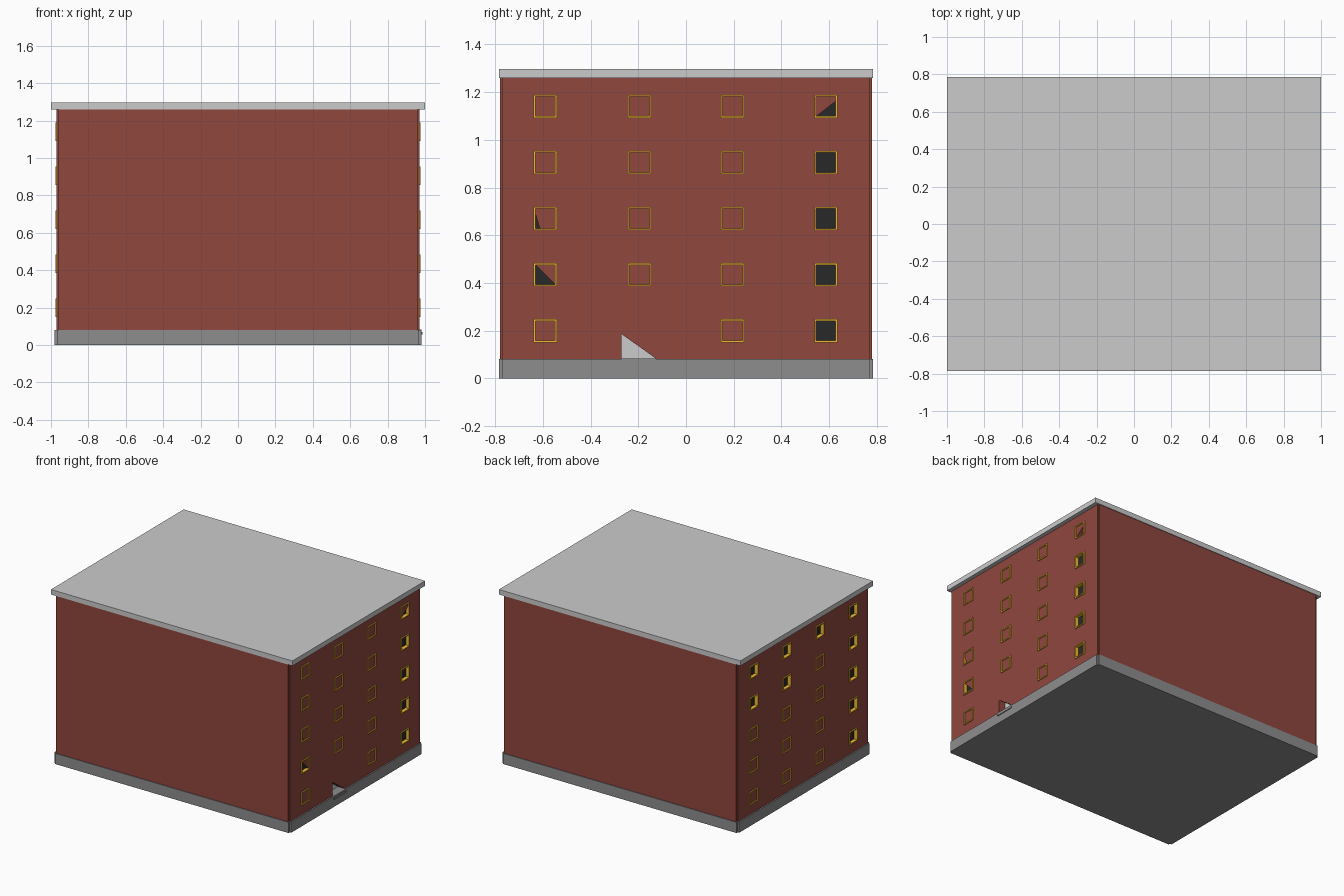
import bpy, bmesh
from mathutils import Vector

if "Cube" in bpy.data.objects:
    bpy.data.objects.remove(bpy.data.objects["Cube"])


def material(name, rgb):
    m = bpy.data.materials.new(name)
    m.diffuse_color = (*rgb, 1)
    m.use_nodes = True
    m.node_tree.nodes["Principled BSDF"].inputs["Base Color"].default_value = m.diffuse_color
    return m


BRICK = material("brick", (0.28, 0.063, 0.048))
STONE = material("stone", (0.27, 0.27, 0.27))
GOLD = material("gold", (0.9, 0.5, 0.03))
DARK = material("dark_glass", (0.022, 0.022, 0.022))


def finish(bm, name, mat=None):
    bmesh.ops.recalc_face_normals(bm, faces=bm.faces)
    me = bpy.data.meshes.new(name)
    bm.to_mesh(me)
    bm.free()
    ob = bpy.data.objects.new(name, me)
    bpy.context.collection.objects.link(ob)
    if mat:
        me.materials.append(mat)
    return ob


def prism(bm, pts, offset):
    """Extrude a closed outline of 3D points along offset."""
    face = bm.faces.new([bm.verts.new(p) for p in pts])
    ext = bmesh.ops.extrude_face_region(bm, geom=[face], use_keep_orig=True)
    verts = [g for g in ext["geom"] if isinstance(g, bmesh.types.BMVert)]
    bmesh.ops.translate(bm, verts=verts, vec=Vector(offset))


def side_prism(bm, yz, x0, x1):
    prism(bm, [(x0, y, z) for y, z in yz], (x1 - x0, 0, 0))


def rect(y0, y1, z0, z1):
    return [(y0, z0), (y1, z0), (y1, z1), (y0, z1)]


def notched_block(name, x, y, nx, ny, z0, z1, mat):
    """Block with a small square notch down each corner."""
    a, b = x - nx, y - ny
    quarter = [(x, b), (a, b), (a, y)]
    pts = []
    for sx, sy in ((1, 1), (-1, 1), (-1, -1), (1, -1)):
        q = [(sx * u, sy * v, z0) for u, v in quarter]
        pts += q if sx * sy > 0 else q[::-1]
    bm = bmesh.new()
    prism(bm, pts, (0, 0, z1 - z0))
    return finish(bm, name, mat)


# Main masses
WALL = 0.97
walls = notched_block("brick_walls", WALL, 0.78, 0.01, 0.01, 0.08, 1.26, BRICK)
notched_block("plinth", 0.98, 0.785, 0.013, 0.013, 0, 0.08, STONE)
bm = bmesh.new()
side_prism(bm, rect(-0.785, 0.785, 1.26, 1.297), -1, 1)
finish(bm, "flat_roof")

# Window layout, and the windows which open through the brick
COLS = (-0.59, -0.195, 0.195, 0.587)
ROWS = [0.2 + 0.235 * i for i in range(5)]
H = 0.049   # half window size
T = 0.008   # frame bar thickness
OPEN = {1: {(3, 0), (3, 1), (3, 2), (3, 3), (3, 4), (0, 1), (0, 2)},
        -1: {(0, 0), (0, 1), (0, 2), (0, 3), (0, 4),
             (3, 3), (3, 4), (2, 3), (2, 4), (1, 4)}}


def opening(side, c, r):
    y, z, h = COLS[c], ROWS[r], H - T / 2
    if side == 1 and (c, r) == (3, 4):
        return [(y - h, z - h), (y + h, z - h), (y + h, z + 0.025)]
    if side == 1 and (c, r) == (0, 1):
        return [(y - h, z - h), (y + h, z - h), (y - h, z + h)]
    if side == 1 and (c, r) == (0, 2):
        return [(y - h, z - h), (y - 0.022, z - h), (y - h, z + 0.03)]
    return rect(y - h, y + h, z - h, z + h)


frames, panes, cuts = bmesh.new(), bmesh.new(), bmesh.new()
for s in (1, -1):
    for c, y in enumerate(COLS):
        for r, z in enumerate(ROWS):
            if s == 1 and (c, r) == (1, 0):
                continue    # doorway replaces this window
            for bar in (rect(y - H, y + H, z - H, z - H + T),
                        rect(y - H, y + H, z + H - T, z + H),
                        rect(y - H, y - H + T, z - H + T, z + H - T),
                        rect(y + H - T, y + H, z - H + T, z + H - T)):
                side_prism(frames, bar, s * 0.95, s * 0.977)
            if (c, r) in OPEN[s]:
                shape = opening(s, c, r)
                side_prism(cuts, shape, s * 0.945, s * 1.0)
                side_prism(panes, shape, s * 0.94, s * 0.95)
finish(frames, "window_frames", GOLD)
finish(panes, "window_panes", DARK)

# Doorway: sloped opening, pale door inside, two low steps
door = [(-0.27, 0.075), (-0.125, 0.075), (-0.125, 0.082), (-0.27, 0.185)]
side_prism(cuts, door, 0.91, 1.0)
bm = bmesh.new()
side_prism(bm, door, 0.905, 0.915)
finish(bm, "door")
bm = bmesh.new()
side_prism(bm, rect(-0.27, -0.125, 0.057, 0.07), 0.95, 0.986)
side_prism(bm, rect(-0.27, -0.125, 0.07, 0.082), 0.91, 0.982)
finish(bm, "door_steps", STONE)

# Cut the openings into the brick
cutter = finish(cuts, "opening_cutter")
cutter.hide_render = True
mod = walls.modifiers.new("openings", "BOOLEAN")
mod.operation = "DIFFERENCE"
mod.solver = "EXACT"
mod.object = cutter
bpy.context.view_layer.objects.active = walls
bpy.ops.object.modifier_apply(modifier=mod.name)
bpy.data.objects.remove(cutter)
